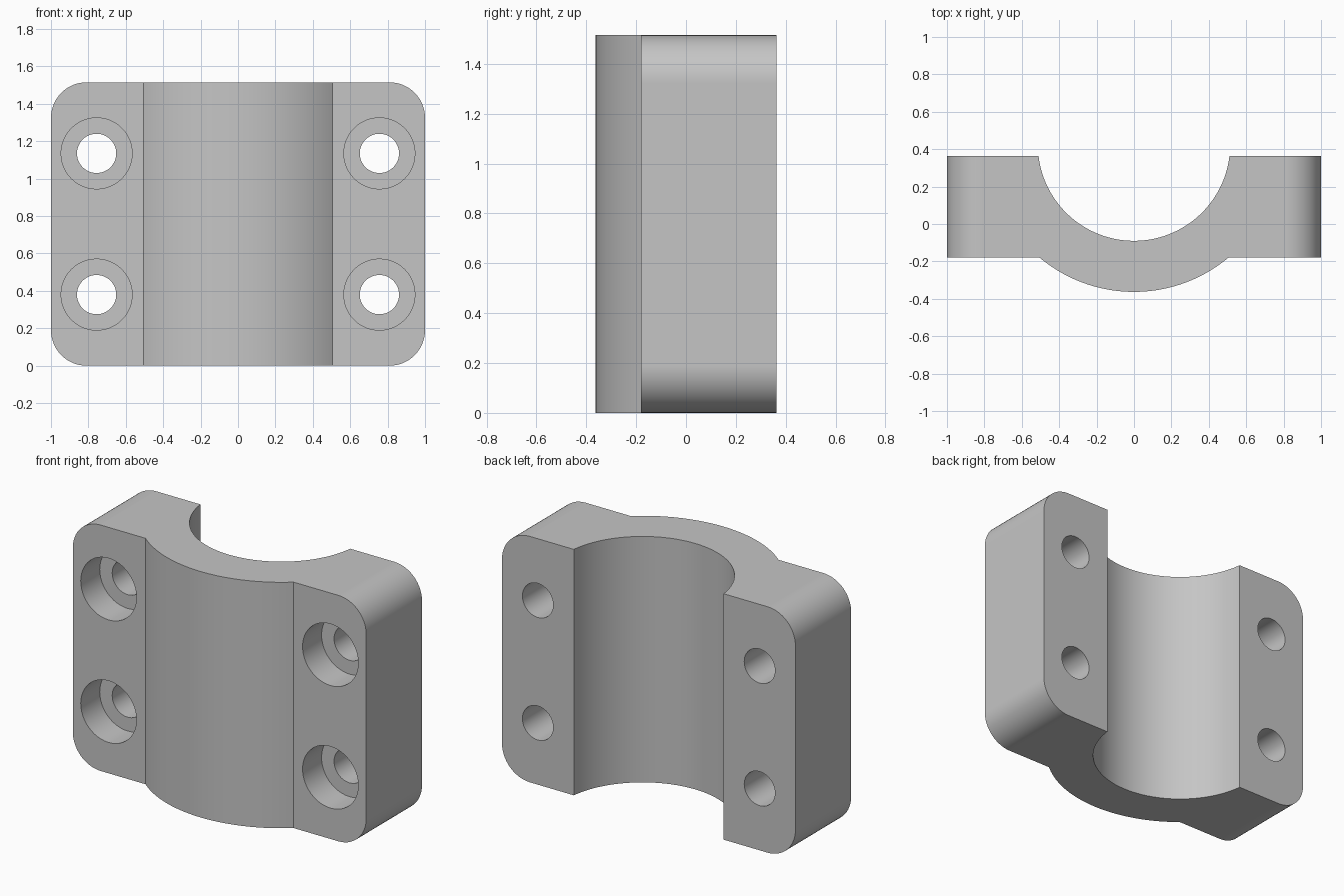
import bpy, bmesh
from math import radians, asin, acos, sin, cos, pi
from mathutils import Matrix

cube = bpy.data.objects.get("Cube")
if cube:
    bpy.data.objects.remove(cube, do_unlink=True)

HEIGHT = 1.515
BACK, FRONT = 0.363, -0.18          # flange faces along y
AXIS_Y = 0.424                      # shared centre of bore and outer arc
BORE_R, OUTER_R = 0.514, 0.787
CORNER_R = 0.19
HOLE_X, HOLE_Z = 0.756, 0.38
HOLE_R, RECESS_R, RECESS_DEPTH = 0.105, 0.19, 0.185

grey = bpy.data.materials.new("plain grey")
grey.use_nodes = True
colour = (0.56, 0.56, 0.56, 1)
grey.diffuse_color = colour
grey.node_tree.nodes["Principled BSDF"].inputs["Base Color"].default_value = colour


def new_object(name, bm):
    bmesh.ops.recalc_face_normals(bm, faces=bm.faces[:])
    mesh = bpy.data.meshes.new(name)
    bm.to_mesh(mesh)
    bm.free()
    mesh.materials.append(grey)
    obj = bpy.data.objects.new(name, mesh)
    bpy.context.collection.objects.link(obj)
    return obj


def arc(radius, start, end, steps):
    """Points around the clamp axis; angles are measured from -y."""
    return [(radius * sin(a), AXIS_Y - radius * cos(a))
            for a in (start + (end - start) * i / steps for i in range(steps + 1))]


# Clamp section: flanges, outer arc and bore in one outline
outer_a = acos((AXIS_Y - FRONT) / OUTER_R)
bore_a = acos((AXIS_Y - BACK) / BORE_R)
outline = [(-1, BACK), (-1, FRONT)]
outline += arc(OUTER_R, -outer_a, outer_a, 40)
outline += [(1, FRONT), (1, BACK)]
outline += arc(BORE_R, bore_a, -bore_a, 64)

bm = bmesh.new()
base = bm.faces.new([bm.verts.new((x, y, 0)) for x, y in outline])
top = bmesh.ops.extrude_face_region(bm, geom=[base], use_keep_orig=True)
bmesh.ops.translate(bm, vec=(0, 0, HEIGHT),
                    verts=[g for g in top["geom"] if isinstance(g, bmesh.types.BMVert)])

# Rounded flange corners
corners = [e for e in bm.edges
           if all(abs(v.co.x) > 0.999 for v in e.verts)
           and abs(e.verts[0].co.z - e.verts[1].co.z) < 0.001]
bmesh.ops.bevel(bm, geom=corners, offset=CORNER_R, segments=14, profile=0.5, affect='EDGES')
clamp = new_object("clamp_half", bm)


def cut_hole(x, z, radius, y0, y1):
    """Cut a round hole along y out of the clamp."""
    bm = bmesh.new()
    place = Matrix.Translation((x, (y0 + y1) / 2, z)) @ Matrix.Rotation(pi / 2, 4, 'X')
    bmesh.ops.create_cone(bm, cap_ends=True, segments=48, radius1=radius, radius2=radius,
                          depth=y1 - y0, matrix=place)
    cutter = new_object("hole_cutter", bm)
    cutter.hide_render = True
    mod = clamp.modifiers.new("hole", 'BOOLEAN')
    mod.operation = 'DIFFERENCE'
    mod.solver = 'EXACT'
    mod.object = cutter
    bpy.ops.object.modifier_apply(modifier=mod.name)
    bpy.data.objects.remove(cutter, do_unlink=True)


# Four counterbored bolt holes
bpy.context.view_layer.objects.active = clamp
clamp.select_set(True)
for x in (-HOLE_X, HOLE_X):
    for z in (HOLE_Z, HEIGHT - HOLE_Z):
        cut_hole(x, z, RECESS_R, FRONT - 0.1, FRONT + RECESS_DEPTH)
        cut_hole(x, z, HOLE_R, FRONT - 0.1, BACK + 0.1)

# Smooth curved walls, crisp edges
bpy.ops.object.shade_smooth_by_angle(angle=radians(25))
normals = clamp.modifiers.new("flat_faces", 'WEIGHTED_NORMAL')
normals.keep_sharp = True
